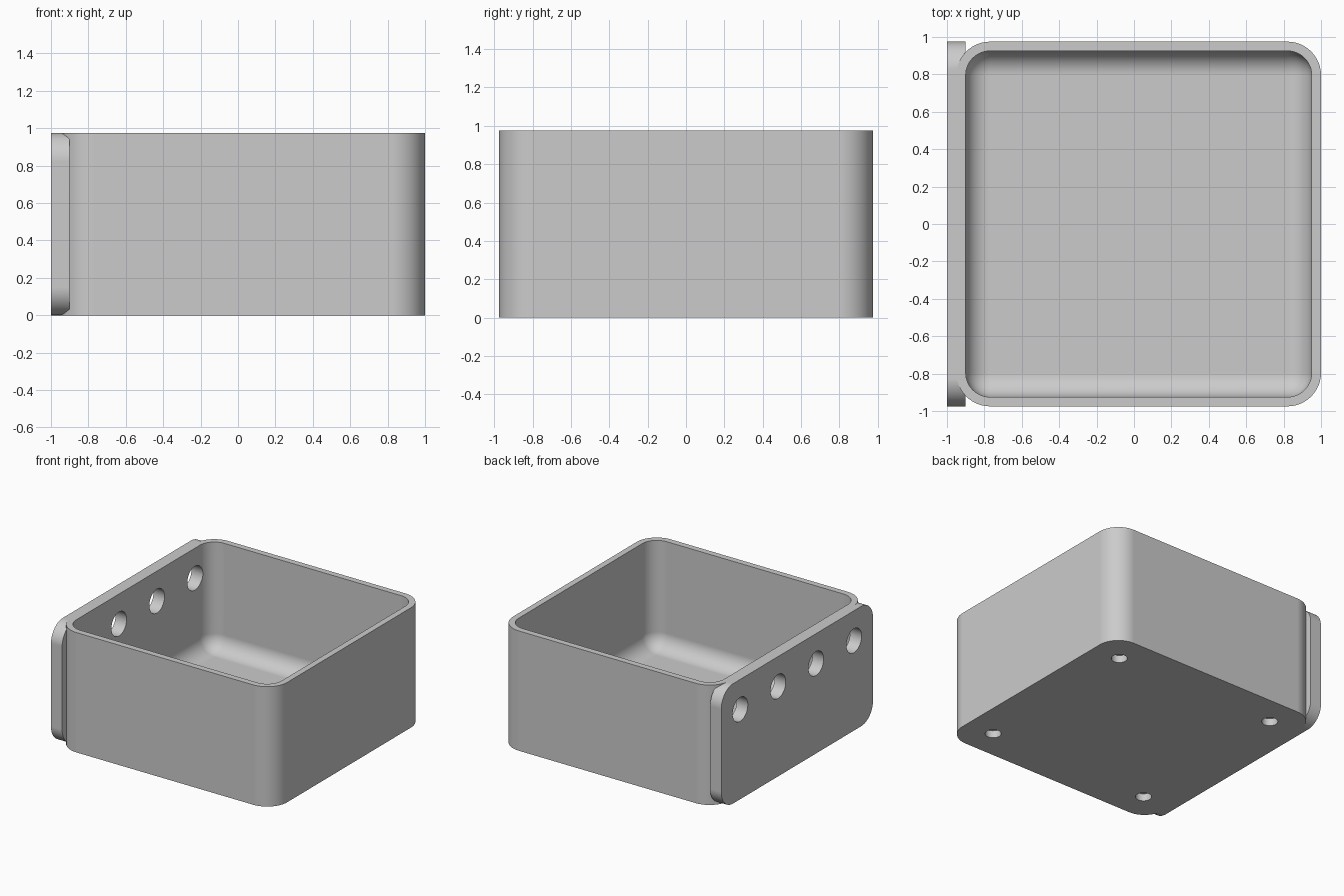
import bpy, bmesh, math
from mathutils import Matrix

cube = bpy.data.objects.get("Cube")
if cube:
    bpy.data.objects.remove(cube, do_unlink=True)

HEIGHT, HALF = 0.975, 0.975   # height and half depth of the box
WALL, FLOOR = 0.05, 0.1
SHIFT = 0.025                 # box sits off centre to make room for the plate
GRID = HALF * 0.75            # outer hole position

grey = bpy.data.materials.new("light grey")
grey.use_nodes = True
colour = (0.6, 0.6, 0.6, 1)
grey.diffuse_color = colour
grey.node_tree.nodes["Principled BSDF"].inputs["Base Color"].default_value = colour


def finish(name, bm):
    mesh = bpy.data.meshes.new(name)
    bmesh.ops.recalc_face_normals(bm, faces=bm.faces)
    bm.to_mesh(mesh)
    bm.free()
    mesh.materials.append(grey)
    obj = bpy.data.objects.new(name, mesh)
    bpy.context.collection.objects.link(obj)
    return obj


def rounded_block(name, low, high, radius, pick):
    """Block between two corners, rounding the edges chosen by pick(direction, middle)."""
    bm = bmesh.new()
    bmesh.ops.create_cube(bm, size=1)
    for v in bm.verts:
        v.co = [h if c > 0 else l for c, l, h in zip(v.co, low, high)]
    middle = (low[2] + high[2]) / 2
    edges = [e for e in bm.edges
             if pick((e.verts[1].co - e.verts[0].co).normalized(),
                     (e.verts[0].co.z + e.verts[1].co.z) / 2 - middle)]
    bmesh.ops.bevel(bm, geom=edges, offset=radius, segments=12, profile=0.5, affect='EDGES')
    return finish(name, bm)


def drill(name, radius, depth, matrices):
    bm = bmesh.new()
    for m in matrices:
        bmesh.ops.create_cone(bm, cap_ends=True, segments=40, radius1=radius,
                              radius2=radius, depth=depth, matrix=m)
    return finish(name, bm)


def combine(target, tool, operation):
    mod = target.modifiers.new(operation.lower(), 'BOOLEAN')
    mod.operation, mod.object, mod.solver = operation, tool, 'EXACT'
    bpy.context.view_layer.objects.active = target
    bpy.ops.object.modifier_apply(modifier=mod.name)
    bpy.data.objects.remove(tool, do_unlink=True)


# Outer shell with rounded upright corners
box = rounded_block("storage_box", (SHIFT - HALF, -HALF, 0), (SHIFT + HALF, HALF, HEIGHT),
                    0.18, lambda d, z: abs(d.z) > 0.9)

# Mounting plate with rounded corners on one side
plate = rounded_block("mounting_plate", (-1, -HALF, 0), (SHIFT - HALF + WALL, HALF, HEIGHT),
                      0.15, lambda d, z: abs(d.x) > 0.9)
combine(box, plate, 'UNION')

# Cavity with rounded corners and a filleted floor
inner = HALF - WALL
cavity = rounded_block("cavity", (SHIFT - inner, -inner, FLOOR), (SHIFT + inner, inner, HEIGHT + 0.3),
                       0.13, lambda d, z: abs(d.z) > 0.9 or z < -0.1)
combine(box, cavity, 'DIFFERENCE')

# Row of holes through the plate and wall
turn = Matrix.Rotation(math.pi / 2, 4, 'Y')
row = [Matrix.Translation((-0.95, GRID * k, HEIGHT * 0.75)) @ turn for k in (-1, -1 / 3, 1 / 3, 1)]
combine(box, drill("side_holes", 0.0975, 0.3, row), 'DIFFERENCE')

# Blind holes under the floor
spots = [Matrix.Translation((SHIFT + GRID * i, GRID * j, 0)) for i in (-1, 1) for j in (-1, 1)]
combine(box, drill("floor_holes", 0.06, 0.12, spots), 'DIFFERENCE')

# Smooth curves, crisp edges, flat large faces
bpy.ops.object.select_all(action='DESELECT')
box.select_set(True)
bpy.context.view_layer.objects.active = box
bpy.ops.object.shade_smooth_by_angle(angle=math.radians(30))
weighted = box.modifiers.new("weighted_normals", 'WEIGHTED_NORMAL')
weighted.keep_sharp = True
